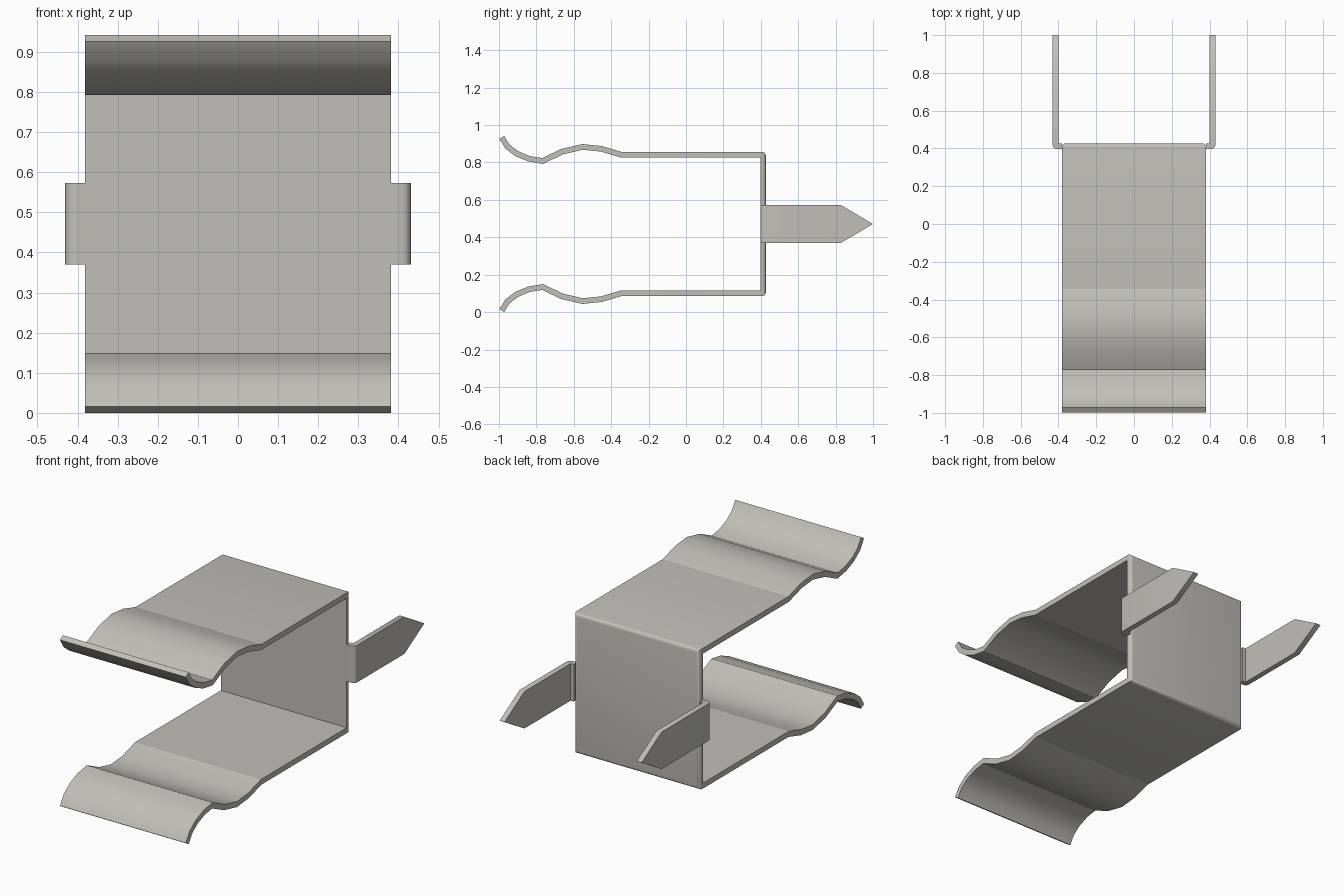
import bpy, bmesh, math
from mathutils import Vector

if "Cube" in bpy.data.objects:
    bpy.data.objects.remove(bpy.data.objects["Cube"])

T = 0.03          # sheet thickness
MID_Z = 0.471     # height of the mirror plane
HALF_W = 0.382    # half width of the clip body

metal = bpy.data.materials.new("warm grey metal")
metal.use_nodes = True
COLOUR = (0.53, 0.52, 0.475, 1)
metal.diffuse_color = COLOUR
metal.node_tree.nodes["Principled BSDF"].inputs["Base Color"].default_value = COLOUR


def offset_path(path, d):
    """Offset an open 2D path sideways by d with mitred corners."""
    pts = [Vector(p) for p in path]
    dirs = [(b - a).normalized() for a, b in zip(pts, pts[1:])]
    out = []
    for i, p in enumerate(pts):
        a, b = dirs[max(i - 1, 0)], dirs[min(i, len(dirs) - 1)]
        na, nb = Vector((-a.y, a.x)), Vector((-b.y, b.x))
        m = (na + nb).normalized()
        out.append(p + m * (d / m.dot(na)))
    return out


def sheet(path, place, lo, hi):
    """Bent sheet: thicken a path and sweep it from lo to hi."""
    bm = bmesh.new()
    rings = []
    for p, q in zip(offset_path(path, T / 2), offset_path(path, -T / 2)):
        rings.append([bm.verts.new(place(*c)) for c in
                      ((p.x, p.y, lo), (p.x, p.y, hi), (q.x, q.y, hi), (q.x, q.y, lo))])
    for r, s in zip(rings, rings[1:]):
        for i in range(4):
            j = (i + 1) % 4
            bm.faces.new((r[i], r[j], s[j], s[i]))
    bm.faces.new(rings[0])
    bm.faces.new(rings[-1])
    return bm


def round_edges(bm, test, radius):
    edges = [e for e in bm.edges if all(test(v.co) for v in e.verts)]
    bmesh.ops.bevel(bm, geom=edges, offset=radius, segments=4, profile=0.5, affect='EDGES')


def finish(bm, name):
    bmesh.ops.recalc_face_normals(bm, faces=bm.faces)
    mesh = bpy.data.meshes.new(name)
    bm.to_mesh(mesh)
    bm.free()
    mesh.materials.append(metal)
    ob = bpy.data.objects.new(name, mesh)
    bpy.context.collection.objects.link(ob)
    bpy.ops.object.select_all(action='DESELECT')
    ob.select_set(True)
    bpy.context.view_layer.objects.active = ob
    bpy.ops.object.shade_smooth_by_angle(angle=math.radians(31), keep_sharp_edges=True)


# Clip body: two wavy spring arms joined by a flat back plate
arm = [(-0.985, 0.934), (-0.955, 0.885), (-0.907, 0.848), (-0.84, 0.82), (-0.767, 0.808),
       (-0.662, 0.858), (-0.553, 0.883), (-0.453, 0.873), (-0.345, 0.841), (0.412, 0.841)]
profile = arm + [(y, 2 * MID_Z - z) for y, z in reversed(arm)]
body = sheet(profile, lambda y, z, x: (x, y, z), -HALF_W, HALF_W)
for e in body.edges:      # crease where the flat arm meets the wave
    if all(abs(v.co.y + 0.345) < 0.02 for v in e.verts):
        e.smooth = False
round_edges(body, lambda c: c.y > 0.42, 0.02)
finish(body, "clip_body")

# Side prongs: tabs bent backwards and cut to a point
for side, name in ((1, "left_prong"), (-1, "right_prong")):
    path = [(HALF_W, 0.412), (0.416, 0.412), (0.416, 0.827), (0.416, 1.0)]
    prong = sheet(path, lambda x, y, z: (side * x, y, z), 0.37, 0.573)
    for v in prong.verts:
        if v.co.y > 0.99:
            v.co.z = MID_Z
    bmesh.ops.remove_doubles(prong, verts=prong.verts, dist=1e-4)
    bmesh.ops.dissolve_degenerate(prong, edges=prong.edges, dist=1e-4)
    round_edges(prong, lambda c: abs(c.x) > 0.425 and c.y < 0.4, 0.022)
    finish(prong, name)
